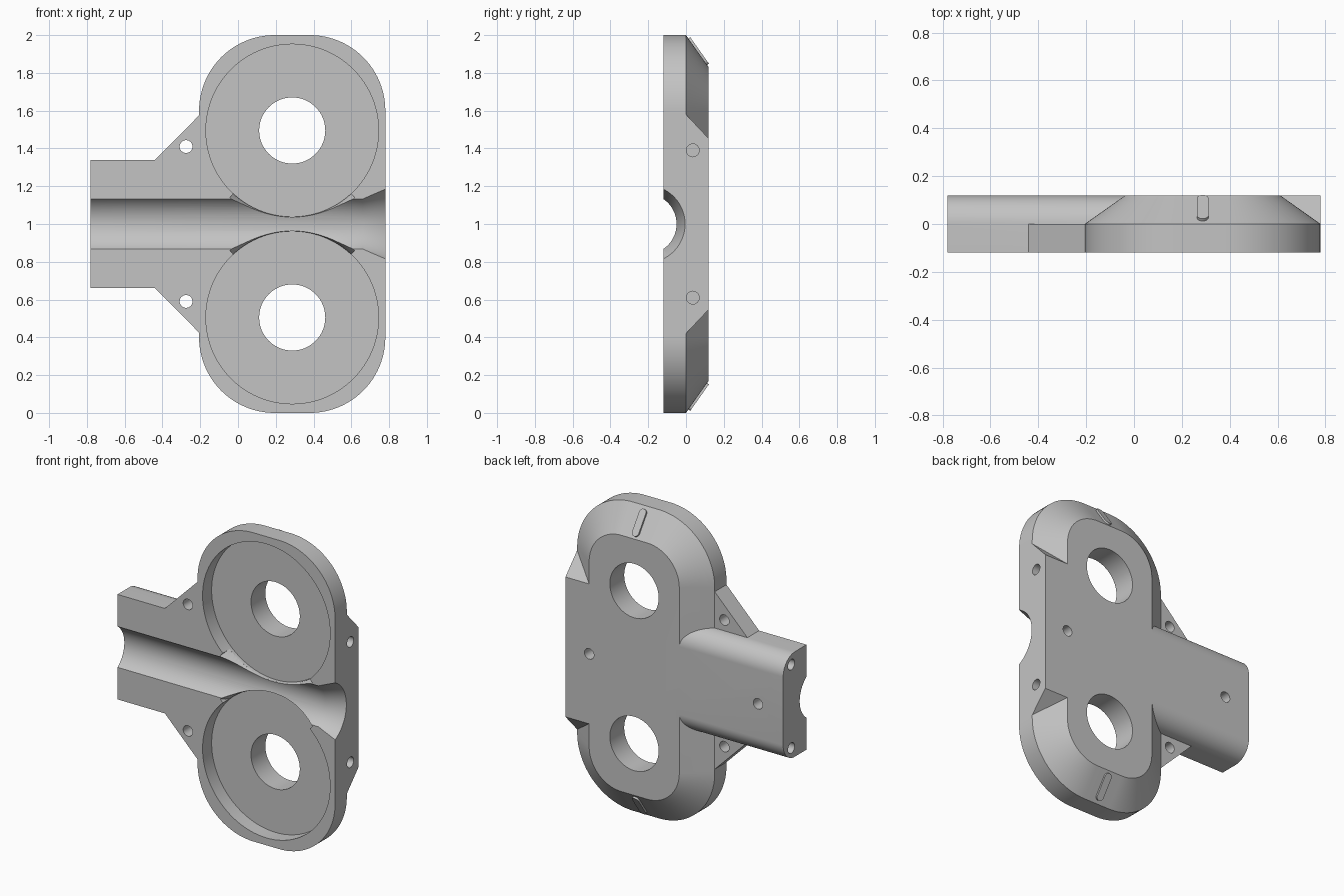
import bpy
import bmesh
from math import sin, cos, pi, radians
from mathutils import Vector

cube = bpy.data.objects.get("Cube")
if cube:
    bpy.data.objects.remove(cube, do_unlink=True)

GREY = (0.55, 0.55, 0.55, 1)
mat = bpy.data.materials.new("light_grey")
mat.use_nodes = True
mat.diffuse_color = GREY
mat.node_tree.nodes["Principled BSDF"].inputs["Base Color"].default_value = GREY

FRONT, MID, BACK = -0.12, 0.0, 0.12
CX = 0.287            # centre of the rounded plate
PORT = 0.495          # ports sit this far above and below the middle


def loft(name, rings):
    """Closed solid through rings of equal length, capped at both ends."""
    bm = bmesh.new()
    loops = [[bm.verts.new(p) for p in ring] for ring in rings]
    n = len(loops[0])
    for a, b in zip(loops, loops[1:]):
        for i in range(n):
            j = (i + 1) % n
            bm.faces.new((a[i], a[j], b[j], b[i]))
    bm.faces.new(loops[0])
    bm.faces.new(loops[-1])
    bmesh.ops.recalc_face_normals(bm, faces=bm.faces)
    mesh = bpy.data.meshes.new(name)
    bm.to_mesh(mesh)
    bm.free()
    obj = bpy.data.objects.new(name, mesh)
    bpy.context.collection.objects.link(obj)
    mesh.materials.append(mat)
    return obj


def prism_y(name, pts, y0, y1):
    return loft(name, [[(x, y, z) for x, z in pts] for y in (y0, y1)])


def prism_x(name, pts, x0, x1):
    return loft(name, [[(x, y, z) for y, z in pts] for x in (x0, x1)])


def circle(u, v, r, n=64):
    return [(u + r * cos(2 * pi * i / n), v + r * sin(2 * pi * i / n)) for i in range(n)]


def rounded_plate(inset, steps=24):
    """Outline in x, z with four rounded corners, shrunk by inset."""
    r = 0.40 - inset
    pts = []
    for k, (sx, sz) in enumerate(((1, 1), (-1, 1), (-1, -1), (1, -1))):
        for i in range(steps + 1):
            a = pi / 2 * (k + i / steps)
            pts.append((CX + sx * 0.093 + r * cos(a), 1 + sz * 0.60 + r * sin(a)))
    return pts


def combine(target, other, operation):
    mod = target.modifiers.new(operation.title(), "BOOLEAN")
    mod.operation = operation
    mod.solver = "EXACT"
    mod.object = other
    bpy.ops.object.select_all(action="DESELECT")
    bpy.context.view_layer.objects.active = target
    target.select_set(True)
    bpy.ops.object.modifier_apply(modifier=mod.name)
    bpy.data.objects.remove(other, do_unlink=True)


def smooth(obj):
    bpy.ops.object.select_all(action="DESELECT")
    bpy.context.view_layer.objects.active = obj
    obj.select_set(True)
    bpy.ops.object.shade_smooth_by_angle(angle=radians(25))


# Plate with a wide chamfer around its back
layers = ((FRONT, 0), (MID, 0), (BACK, 0.17))
body = loft("clamp_body", [[(x, y, z) for x, z in rounded_plate(d)] for y, d in layers])

# Side block with sloping ends
half = [(FRONT, 0.58), (MID, 0.58), (BACK, 0.453)]
block = [(y, 1 + z) for y, z in half] + [(y, 1 - z) for y, z in reversed(half)]
combine(body, prism_x("side_block", block, 0.3, 0.78), "UNION")

# Arm with rounded back edges
arc = [(BACK * sin(a), 0.22 + BACK * cos(a)) for a in [pi / 2 * i / 16 for i in range(17)]]
half = [(FRONT, 0.34)] + arc
arm = [(y, 1 + z) for y, z in half] + [(y, 1 - z) for y, z in reversed(half)]
combine(body, prism_x("arm", arm, -0.78, 0.1), "UNION")

# Thin gussets between arm and plate
for s in (1, -1):
    tri = [(-0.44, 1 + s * 0.34), (-0.203, 1 + s * 0.578), (0, 1 + s * 0.578),
           (0, 1 + s * 0.2), (-0.44, 1 + s * 0.2)]
    combine(body, prism_y("gusset", tri, FRONT, MID), "UNION")

# Lengthwise groove, flared at the plate end
path = ((-0.9, 0.16), (0.66, 0.16), (0.78, 0.205), (0.9, 0.25))
groove = loft("groove_cutter", [[(x, y, z) for y, z in circle(-0.21, 1, r, 96)] for x, r in path])
combine(body, groove, "DIFFERENCE")

# Round pockets, through ports and the eased rim beside the groove
ease = [(0.40, -0.2), (0.485, -0.2), (0.485, FRONT), (0.468, -0.085), (0.457, -0.05), (0.40, -0.05)]
for s in (1, -1):
    z = 1 + s * PORT
    rings = []
    for i in range(33):
        a = radians(-43 + 86 * i / 32)
        rings.append([(CX + r * sin(a), y, z - s * r * cos(a)) for r, y in ease])
    combine(body, loft("rim_cutter", rings), "DIFFERENCE")
    combine(body, prism_y("pocket_cutter", circle(CX, z, 0.457, 96), -0.3, -0.027), "DIFFERENCE")
    combine(body, prism_y("port_cutter", circle(CX, z, 0.175), -0.3, 0.3), "DIFFERENCE")

    # Screw holes: gusset, side block and arm end
    combine(body, prism_y("hole_cutter", circle(-0.275, 1 + s * 0.41, 0.034, 32), -0.3, 0.3), "DIFFERENCE")
    combine(body, prism_x("hole_cutter", circle(0.036, 1 + s * 0.39, 0.034, 32), 0.64, 0.9), "DIFFERENCE")
    combine(body, prism_x("hole_cutter", circle(0.036, 1 + s * 0.27, 0.034, 32), -0.9, -0.64), "DIFFERENCE")

# Blind holes in the back
for x in (0.61, -0.60):
    combine(body, prism_y("hole_cutter", circle(x, 1, 0.034, 32), 0.04, 0.3), "DIFFERENCE")
smooth(body)

# Raised index marks on the chamfers
for s, name in ((1, "upper_index_mark"), (-1, "lower_index_mark")):
    along = Vector((0, 0.12, -0.17 * s)).normalized()
    out = Vector((0, 0.17, 0.12 * s)).normalized()
    centre = Vector((CX, 0.062, 1 + s * 0.912))
    pill = []
    for i in range(24):
        a = 2 * pi * (i + 0.5) / 24
        end = 0.062 if sin(a) > 0 else -0.062
        pill.append(Vector((0.024 * cos(a), 0, 0)) + along * (end + 0.024 * sin(a)))
    smooth(loft(name, [[centre + p + out * h for p in pill] for h in (-0.01, 0.012)]))
